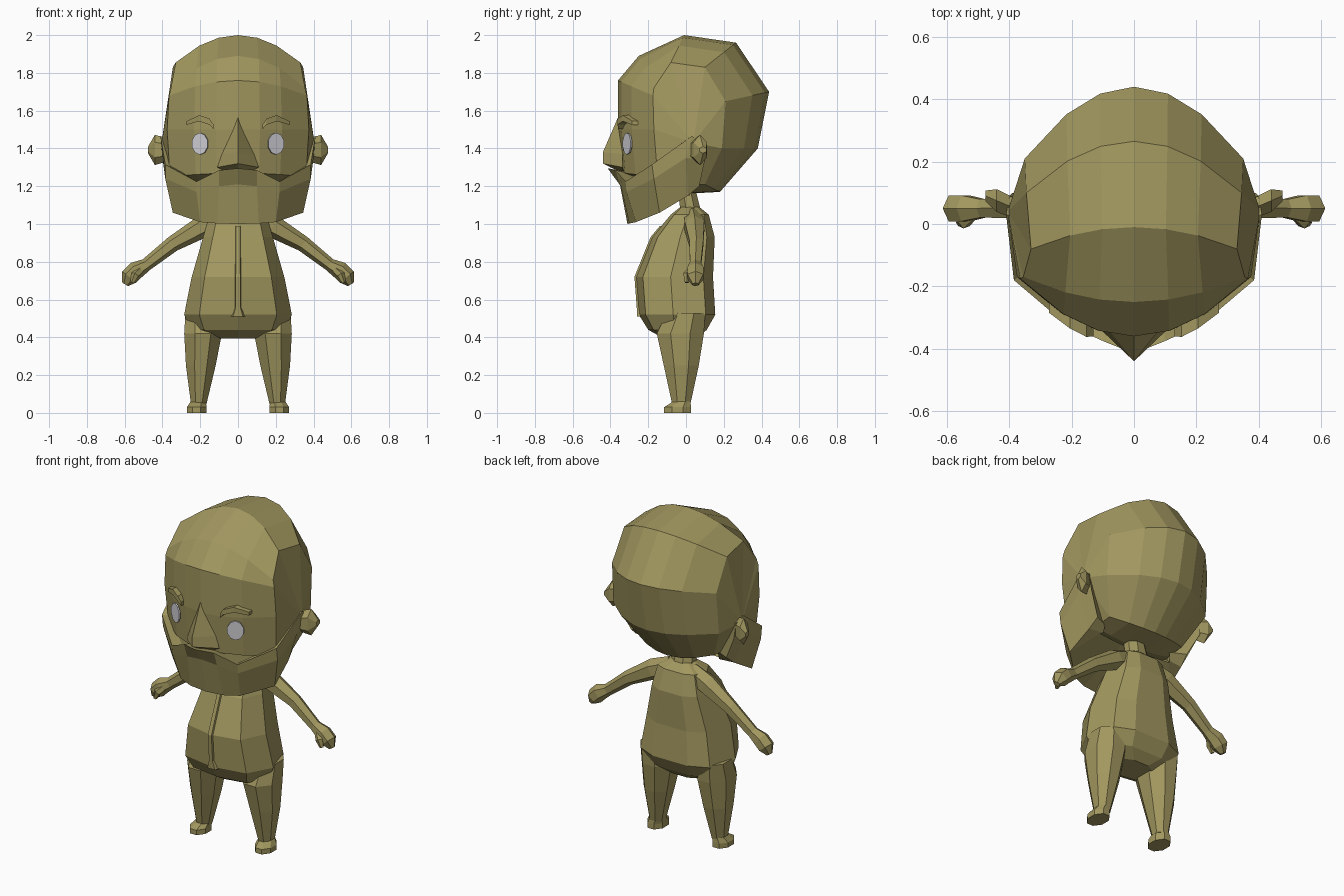
import bpy, bmesh, math
from mathutils import Vector

if "Cube" in bpy.data.objects:
    bpy.data.objects.remove(bpy.data.objects["Cube"])


def material(name, rgb):
    m = bpy.data.materials.new(name)
    m.diffuse_color = (*rgb, 1)
    m.use_nodes = True
    m.node_tree.nodes["Principled BSDF"].inputs["Base Color"].default_value = m.diffuse_color
    return m


OLIVE = material("olive", (0.36, 0.31, 0.115))
GREY = material("pale grey", (0.62, 0.62, 0.66))


def loft(name, rings, mat=OLIVE, closed=False, caps=True, fans=(), mirror=False):
    """Skin a list of equal-length point loops into a flat-shaded mesh."""
    bm = bmesh.new()
    vs = [[bm.verts.new(p) for p in r] for r in rings]
    n = len(vs[0])
    pairs = list(zip(vs, vs[1:])) + ([(vs[-1], vs[0])] if closed else [])
    for a, b in pairs:
        for i in range(n - 1 if closed else n):
            j = (i + 1) % n
            bm.faces.new((a[i], a[j], b[j], b[i]))
    if caps and not closed:
        bm.faces.new(vs[0])
        bm.faces.new(vs[-1])
    # fans close the two open sides of a belt of strips
    for col, apex in fans:
        c = bm.verts.new(apex)
        for a, b in pairs:
            bm.faces.new((a[col], b[col], c))
    if mirror:
        geo = bmesh.ops.duplicate(bm, geom=bm.verts[:] + bm.edges[:] + bm.faces[:])
        for v in geo["geom"]:
            if isinstance(v, bmesh.types.BMVert):
                v.co.x *= -1
    bmesh.ops.recalc_face_normals(bm, faces=bm.faces[:])
    me = bpy.data.meshes.new(name)
    bm.to_mesh(me)
    bm.free()
    me.materials.append(mat)
    ob = bpy.data.objects.new(name, me)
    bpy.context.collection.objects.link(ob)
    return ob


def oval(cx, cy, z, rx, ry, n=8):
    """Horizontal polygon ring."""
    return [(cx + rx * math.cos(a), cy + ry * math.sin(a), z)
            for a in (2 * math.pi * (i + 0.5) / n for i in range(n))]


def tube(name, path, n=6, squash=1.0):
    """Tapered mirrored limb along (x, y, z, radius) points."""
    pts = [Vector(p[:3]) for p in path]
    rings = []
    for i, p in enumerate(pts):
        d = (pts[min(i + 1, len(pts) - 1)] - pts[max(i - 1, 0)]).normalized()
        u = d.cross(Vector((0, 1, 0))).normalized()
        v = d.cross(u)
        rings.append([p + path[i][3] * (u * math.cos(a) * squash + v * math.sin(a))
                      for a in (2 * math.pi * k / n for k in range(n))])
    return loft(name, rings, mirror=True)


# Head: a belt of strips around the skull, (centre y, z, edge x, y, z)
stations = [
    (-.34, 1.27, .36, -.15, 1.25), (-.36, 1.50, .375, -.17, 1.50),
    (-.36, 1.76, .365, -.175, 1.68), (-.25, 1.89, .355, -.17, 1.72),
    (-.01, 2.0, .33, -.08, 1.855), (.265, 1.96, .345, .10, 1.83),
    (.44, 1.70, .35, .21, 1.65), (.38, 1.40, .355, .19, 1.40),
    (.18, 1.17, .26, .10, 1.21), (0, 1.16, .26, -.02, 1.20)]
steps = (-1, -.62, -.31, 0, .31, .62, 1)
belt = [[(t * ex, cy + (ey - cy) * t * t, cz + (ez - cz) * t * t) for t in steps]
        for cy, cz, ex, ey, ez in stations]
loft("head", belt, closed=True, fans=((0, (-.405, .04, 1.43)), (6, (.405, .04, 1.43))))

# Nose: ridged wedge
loft("nose", [
    [(.01, -.345, 1.56), (0, -.362, 1.56), (-.01, -.345, 1.56)],
    [(.085, -.335, 1.37), (0, -.44, 1.38), (-.085, -.335, 1.37)],
    [(.11, -.335, 1.30), (0, -.44, 1.32), (-.11, -.335, 1.30)],
    [(.07, -.33, 1.28), (0, -.36, 1.28), (-.07, -.33, 1.28)]])

# Beard with moustache peak: (top, middle, bottom) for each column, chin to ear
columns = [
    ((0, -.415, 1.295), (0, -.35, 1.21), (0, -.31, 1.0)),
    ((.10, -.375, 1.285), (.10, -.345, 1.20), (.11, -.30, 1.003)),
    ((.22, -.32, 1.225), (.22, -.315, 1.17), (.20, -.265, 1.01)),
    ((.385, -.18, 1.315), (.385, -.17, 1.24), (.345, -.14, 1.06)),
    ((.41, .03, 1.465), (.40, 0, 1.35), (.33, .01, 1.15)),
    ((.40, .09, 1.44), (.39, .10, 1.34), (.32, .07, 1.20))]
loops = []
for top, mid, bot in columns:
    rim = (top[0] * .88, top[1] * .82, top[2] - .015)
    under = (bot[0] * .72, bot[1] * .1 + .02, max(1.15, bot[2]))
    loops.append([rim, top, mid, bot, under])
left = [[(-x, y, z) for x, y, z in r] for r in reversed(loops[1:])]
loft("beard", left + loops)

# Ears: hexagonal cups
loft("ears", [[(x, cy + ry * math.sin(a), 1.392 + rz * math.cos(a))
               for a in (math.pi * k / 3 for k in range(6))]
              for x, cy, ry, rz in ((.37, .05, .03, .06), (.405, .06, .04, .07),
                                    (.44, .075, .042, .08), (.476, .09, .02, .018))],
     mirror=True)

# Eyes: thin oval plates angled to the face
turn = Vector((.89, .45, 0))
out = Vector((.45, -.89, 0))
eye = Vector((.2, -.309, 1.425))
loft("eyes", [[eye + out * d + turn * .048 * math.cos(a) + Vector((0, 0, .058 * math.sin(a)))
               for a in (2 * math.pi * (k + .5) / 10 for k in range(10))]
              for d in (-.003, .006)], GREY, mirror=True)

# Eyebrows: bent strips
loft("eyebrows", [[(x, y, z + h), (x, y, z - h), (x, y + .045, z - h), (x, y + .045, z + h)]
                  for x, y, z, h in ((.13, -.36, 1.515, .012), (.152, -.362, 1.542, .016),
                                     (.205, -.335, 1.56, .016), (.272, -.285, 1.535, .01))],
     mirror=True)

# Neck
loft("neck", [oval(0, .03, 1.04, .08, .06), oval(0, .0, 1.2, .06, .05)])

# Torso: (z, front y, back y, half width)
half = [(0, -1), (.72, -.82), (1, -.1), (.82, .75), (.42, 1)]
section = half + [(-x, y) for x, y in reversed(half[1:])]
torso = [(1.09, -.03, .07, .07), (1.05, -.08, .12, .15), (.93, -.18, .152, .185),
         (.72, -.265, .143, .245), (.52, -.25, .155, .285), (.44, -.20, .11, .25),
         (.395, -.12, .06, .12)]
loft("torso", [[(x * w, (f + b) / 2 + y * (b - f) / 2, z) for x, y in section]
               for z, f, b, w in torso])

# Front placket: narrow raised strip flaring at the hem
loft("placket", [[(-w, y + .02, z), (-w * .6, y - .008, z), (w * .6, y - .008, z), (w, y + .02, z)]
                 for w, y, z in ((.018, -.13, .99), (.018, -.18, .93), (.02, -.265, .72),
                                 (.02, -.253, .56), (.042, -.25, .51))])

# Arms with mitten hands and thumbs
tube("arms", [(.07, .035, 1.035, .055), (.18, .045, .99, .06), (.345, .055, .895, .042),
              (.485, .05, .785, .034), (.54, .05, .755, .048), (.575, .05, .72, .048),
              (.597, .05, .68, .018)])
tube("thumbs", [(.51, .04, .765, .022), (.545, .005, .73, .022), (.56, .005, .69, .012)], n=5)

# Legs
loft("legs", [oval(.195, .0, .53, .09, .11), oval(.185, -.03, .42, .108, .135),
              oval(.197, -.025, .25, .085, .10), oval(.208, -.025, .045, .044, .052)],
     mirror=True)

# Feet
loft("feet", [oval(.21, -.022, .06, .044, .05), oval(.219, -.045, .03, .056, .077),
              oval(.219, -.045, 0, .056, .077)], mirror=True)
